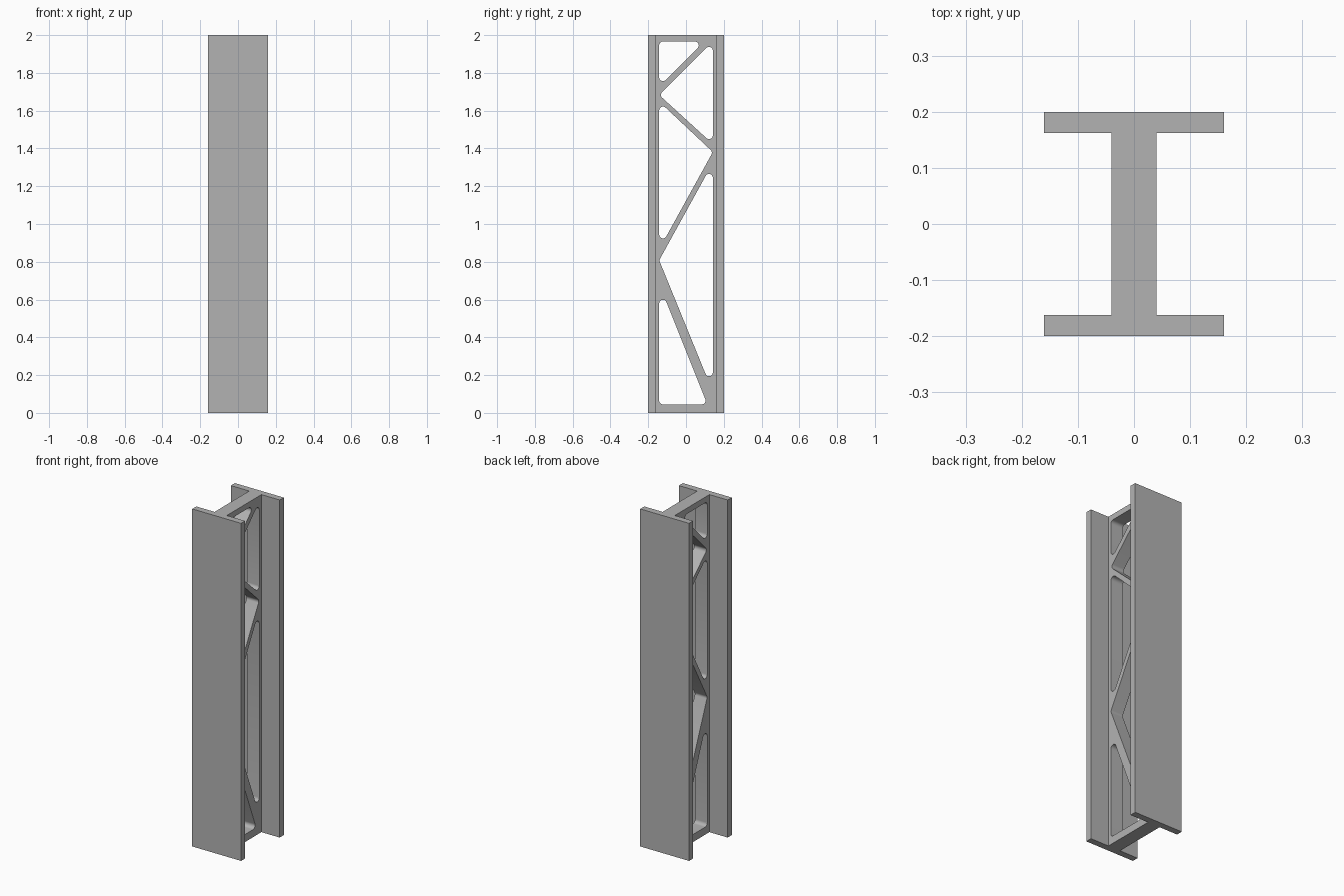
import bpy
import math
from mathutils import Vector

cube = bpy.data.objects.get("Cube")
if cube:
    bpy.data.objects.remove(cube, do_unlink=True)

GREY = (0.45, 0.45, 0.45, 1.0)
steel = bpy.data.materials.new("grey_steel")
steel.use_nodes = True
steel.diffuse_color = GREY
steel.node_tree.nodes["Principled BSDF"].inputs["Base Color"].default_value = GREY

HEIGHT = 2.0
DEPTH = 0.4
WIDTH = 0.32
FLANGE = 0.038
WEB = 0.08
WEB_EDGE = DEPTH / 2 - FLANGE
RIM = 0.142          # side of the openings
FILLET = 0.02


def rounded(points, radius, steps=8):
    """Round every corner of a polygon with a tangent arc."""
    result = []
    corners = [Vector(p) for p in points]
    for i, corner in enumerate(corners):
        a = (corners[i - 1] - corner).normalized()
        b = (corners[(i + 1) % len(corners)] - corner).normalized()
        half = a.angle(b) / 2
        centre = corner + (a + b).normalized() * radius / math.sin(half)
        start = corner + a * radius / math.tan(half) - centre
        end = corner + b * radius / math.tan(half) - centre
        sweep = start.angle(end)
        for k in range(steps + 1):
            t = k / steps
            arm = (start * math.sin((1 - t) * sweep) + end * math.sin(t * sweep)) / math.sin(sweep)
            result.append(centre + arm)
    return result


def add_loop(curve, points):
    spline = curve.splines.new("POLY")
    spline.points.add(len(points) - 1)
    for target, p in zip(spline.points, points):
        target.co = (p[0], p[1], 0, 1)
    spline.use_cyclic_u = True


# Flanges
for name, side in (("front_flange", -1), ("back_flange", 1)):
    y = side * (DEPTH - FLANGE) / 2
    bpy.ops.mesh.primitive_cube_add(size=1, location=(0, y, HEIGHT / 2))
    flange = bpy.context.object
    flange.name = name
    flange.scale = (WIDTH, FLANGE, HEIGHT)
    bpy.ops.object.transform_apply(location=False, rotation=False, scale=True)
    flange.data.materials.append(steel)

# Triangular openings in the web, bottom to top
openings = [
    [(-RIM, 0.045), (0.113, 0.045), (-RIM, 0.683)],
    [(-RIM, 0.808), (RIM, 0.112), (RIM, 1.323)],
    [(-RIM, 0.866), (RIM, 1.381), (-RIM, 1.648)],
    [(-RIM, 1.683), (RIM, 1.424), (RIM, 1.966)],
    [(-RIM, 1.728), (0.096, 1.966), (-RIM, 1.966)],
]

# Pierced web
curve = bpy.data.curves.new("web", "CURVE")
curve.dimensions = "2D"
curve.fill_mode = "BOTH"
curve.extrude = WEB / 2
add_loop(curve, [(-WEB_EDGE, 0), (WEB_EDGE, 0), (WEB_EDGE, HEIGHT), (-WEB_EDGE, HEIGHT)])
for opening in openings:
    add_loop(curve, rounded(opening, FILLET))
web = bpy.data.objects.new("web", curve)
bpy.context.collection.objects.link(web)
web.rotation_euler = (math.pi / 2, 0, math.pi / 2)
bpy.ops.object.select_all(action="DESELECT")
web.select_set(True)
bpy.context.view_layer.objects.active = web
bpy.ops.object.convert(target="MESH")
web = bpy.context.object
web.name = "web"
web.data.materials.clear()
web.data.materials.append(steel)
bpy.ops.object.transform_apply(location=False, rotation=True, scale=False)
bpy.ops.object.shade_smooth_by_angle(angle=math.radians(30))
